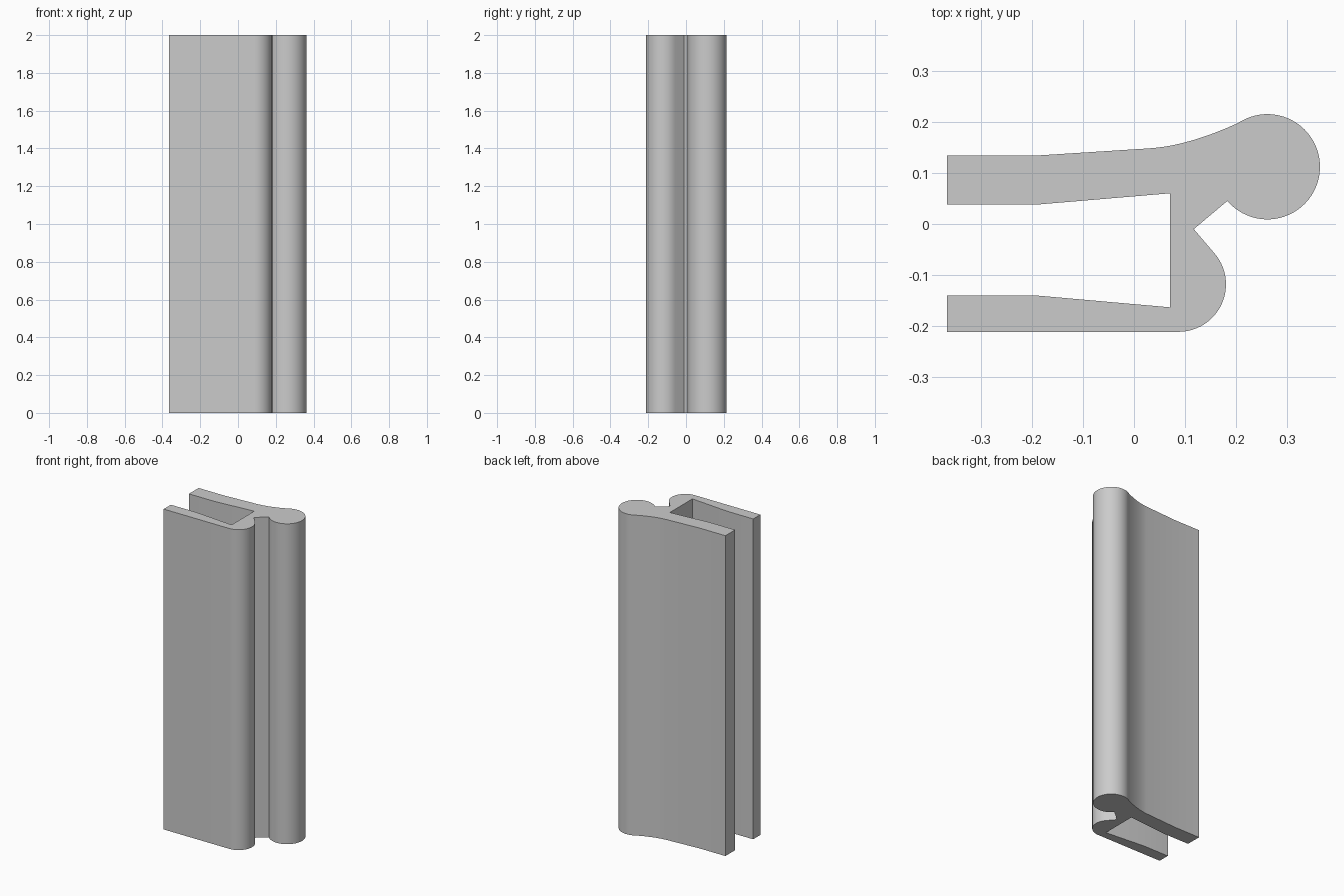
import bpy, bmesh
from math import cos, sin, radians

cube = bpy.data.objects.get("Cube")
if cube:
    bpy.data.objects.remove(cube, do_unlink=True)

HEIGHT = 2.0


def arc(cx, cy, r, start, end, steps):
    angles = [radians(start + (end - start) * i / steps) for i in range(steps + 1)]
    return [(cx + r * cos(a), cy + r * sin(a)) for a in angles]


def bezier(a, b, c, steps):
    ts = [i / steps for i in range(steps + 1)]
    return [tuple((1 - t) ** 2 * p + 2 * t * (1 - t) * q + t * t * s
                  for p, q, s in zip(a, b, c)) for t in ts]


# Cross-section, counter-clockwise from the outer corner of the front flange
profile = [(-0.366, -0.211)]
profile += arc(0.087, -0.118, 0.093, -90, 42, 24)             # rounded front lip
profile += [(0.117, -0.01)]                                   # notch
profile += arc(0.261, 0.112, 0.103, -139.5, 114, 48)          # round bead
profile += bezier((0.2, 0.196), (0.105, 0.153), (0.03, 0.148), 12)  # neck
profile += [(-0.19, 0.134), (-0.366, 0.134)]                  # back flange
profile += [(-0.366, 0.038), (-0.19, 0.038), (0.07, 0.06)]    # channel, back wall
profile += [(0.07, -0.163), (-0.19, -0.14), (-0.366, -0.14)]  # channel, front wall

# Extrude the section upward
bm = bmesh.new()
base = bm.faces.new([bm.verts.new((x, y, 0)) for x, y in profile])
top = bmesh.ops.extrude_face_region(bm, geom=[base], use_keep_orig=True)
bmesh.ops.translate(bm, vec=(0, 0, HEIGHT),
                    verts=[g for g in top["geom"] if isinstance(g, bmesh.types.BMVert)])
bmesh.ops.recalc_face_normals(bm, faces=bm.faces)
mesh = bpy.data.meshes.new("seal_strip")
bm.to_mesh(mesh)
bm.free()

strip = bpy.data.objects.new("seal_strip", mesh)
bpy.context.collection.objects.link(strip)

# Plain grey
grey = bpy.data.materials.new("grey")
grey.use_nodes = True
colour = (0.6, 0.6, 0.6, 1)
grey.diffuse_color = colour
grey.node_tree.nodes["Principled BSDF"].inputs["Base Color"].default_value = colour
mesh.materials.append(grey)

# Smooth the round parts, keep the corners crisp
bpy.ops.object.select_all(action="DESELECT")
strip.select_set(True)
bpy.context.view_layer.objects.active = strip
bpy.ops.object.shade_smooth_by_angle(angle=radians(30))
